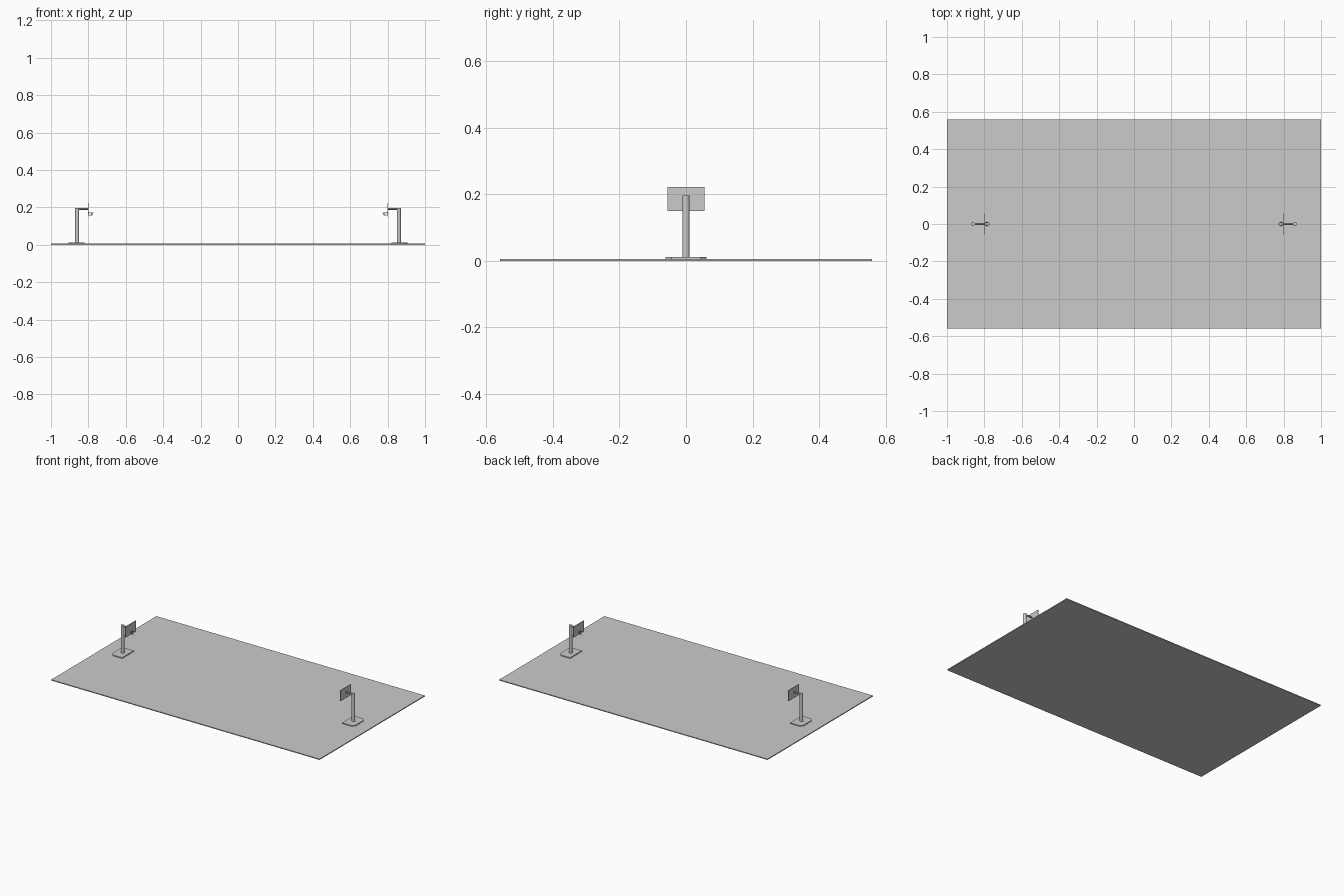
import bpy, bmesh, math
from mathutils import Matrix, Vector

if "Cube" in bpy.data.objects:
    bpy.data.objects.remove(bpy.data.objects["Cube"])


def finish(name, bm, smooth=False):
    bmesh.ops.recalc_face_normals(bm, faces=bm.faces)
    me = bpy.data.meshes.new(name)
    bm.to_mesh(me)
    bm.free()
    ob = bpy.data.objects.new(name, me)
    bpy.context.collection.objects.link(ob)
    if smooth:
        for o in bpy.context.selected_objects:
            o.select_set(False)
        ob.select_set(True)
        bpy.context.view_layer.objects.active = ob
        bpy.ops.object.shade_smooth_by_angle(angle=math.radians(40))
    return ob


def box(name, lo, hi):
    lo, hi = Vector(lo), Vector(hi)
    bm = bmesh.new()
    bmesh.ops.create_cube(bm, size=1, matrix=Matrix.Translation((lo + hi) / 2)
                          @ Matrix.Diagonal((*(hi - lo), 1)))
    return finish(name, bm)


def rod(name, a, b, r, r2=None, sides=12, caps=True):
    a, b = Vector(a), Vector(b)
    d = b - a
    bm = bmesh.new()
    bmesh.ops.create_cone(bm, cap_ends=caps, segments=sides, radius1=r,
                          radius2=r if r2 is None else r2, depth=d.length,
                          matrix=Matrix.Translation((a + b) / 2)
                          @ d.to_track_quat('Z', 'Y').to_matrix().to_4x4())
    return finish(name, bm, caps)


def base_plate(name):
    # plate with the two outer corners cut off
    c = 0.018
    pts = [(0.82, -0.062), (0.906 - c, -0.062), (0.906, -0.062 + c),
           (0.906, 0.062 - c), (0.906 - c, 0.062), (0.82, 0.062)]
    bm = bmesh.new()
    f = bm.faces.new([bm.verts.new((x, y, 0.006)) for x, y in pts])
    top = bmesh.ops.extrude_face_region(bm, geom=[f])["geom"]
    bmesh.ops.translate(bm, vec=(0, 0, 0.006),
                        verts=[v for v in top if isinstance(v, bmesh.types.BMVert)])
    return finish(name, bm)


def hoop_stand(side):
    n = lambda part: f"{side}_{part}"
    parts = [
        base_plate(n("base_plate")),
        rod(n("post"), (0.86, 0, 0.012), (0.86, 0, 0.197), 0.011),
        rod(n("arm"), (0.86, 0, 0.192), (0.80, 0, 0.192), 0.005),
        box(n("backboard"), (0.799, -0.055, 0.15), (0.803, 0.055, 0.222)),
        rod(n("rim_bracket"), (0.80, 0, 0.17), (0.795, 0, 0.17), 0.002, sides=8),
    ]
    # rim
    bpy.ops.mesh.primitive_torus_add(location=(0.785, 0, 0.17), major_radius=0.011,
                                     minor_radius=0.0014, major_segments=20,
                                     minor_segments=8)
    rim = bpy.context.object
    rim.name = n("rim")
    bpy.ops.object.shade_smooth_by_angle()
    # open net made of thin strands
    net = rod(n("net"), (0.785, 0, 0.153), (0.785, 0, 0.17), 0.007, 0.011,
              sides=10, caps=False)
    w = net.modifiers.new("strands", 'WIREFRAME')
    w.thickness = 0.0012
    return parts + [rim, net]


# court slab
box("court", (-1, -0.56, 0), (1, 0.56, 0.006))

# two stands facing each other
hoop_stand("right")
turn = Matrix.Rotation(math.pi, 4, 'Z')
for ob in hoop_stand("left"):
    ob.matrix_world = turn @ Matrix.Translation(ob.location)
